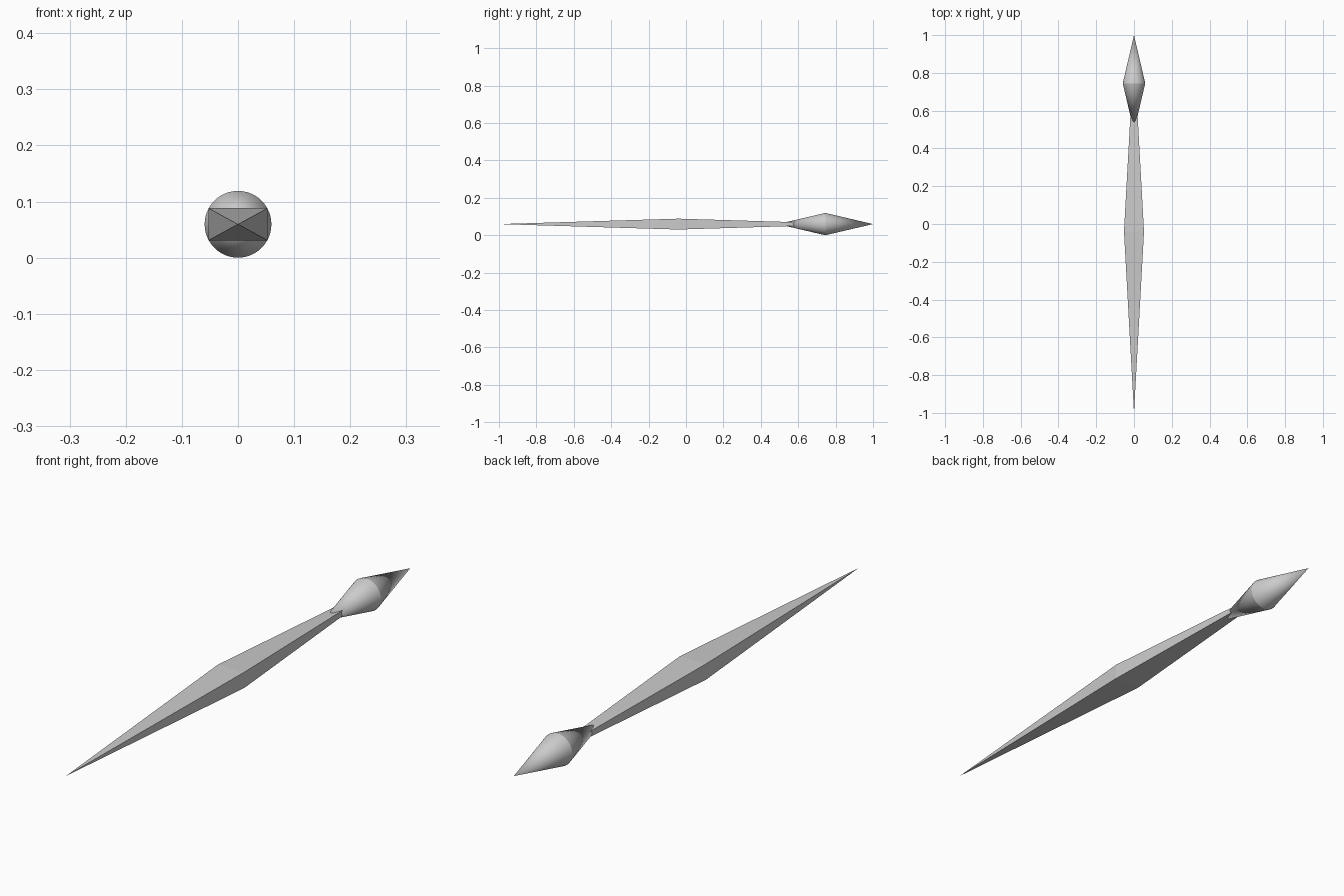
import bpy, bmesh, math
from mathutils import Vector

if "Cube" in bpy.data.objects:
    bpy.data.objects.remove(bpy.data.objects["Cube"])

CZ = 0.0595  # height of the long axis

grey = bpy.data.materials.new("light grey")
grey.diffuse_color = (0.6, 0.6, 0.6, 1)
grey.use_nodes = True
grey.node_tree.nodes["Principled BSDF"].inputs["Base Color"].default_value = grey.diffuse_color


def spindle(name, sides, rx, rz, y0, ymid, y1, turn=0.0, smooth=False):
    """Two pyramids/cones sharing a base ring, pointing along -y and +y."""
    bm = bmesh.new()
    ring = []
    for i in range(sides):
        a = turn + 2 * math.pi * i / sides
        ring.append(bm.verts.new((rx * math.cos(a), ymid, CZ + rz * math.sin(a))))
    for y in (y0, y1):
        tip = bm.verts.new((0, y, CZ))
        for i in range(sides):
            bm.faces.new((ring[i], ring[(i + 1) % sides], tip))
    bmesh.ops.recalc_face_normals(bm, faces=bm.faces)
    for f in bm.faces:
        f.smooth = smooth
    for e in bm.edges:  # crisp ridge around the widest ring
        if all(abs(v.co.y - ymid) < 1e-5 for v in e.verts):
            e.smooth = False
    me = bpy.data.meshes.new(name)
    bm.to_mesh(me)
    bm.free()
    me.materials.append(grey)
    ob = bpy.data.objects.new(name, me)
    bpy.context.collection.objects.link(ob)
    return ob


# Flat-sided tapering shaft, rectangular in section
r2 = math.sqrt(2)
spindle("shaft", 4, 0.053 * r2, 0.029 * r2, -1.0, -0.04, 0.92, math.pi / 4)

# Round double-cone head
spindle("head", 48, 0.0595, 0.0595, 0.49, 0.745, 1.0, smooth=True)
